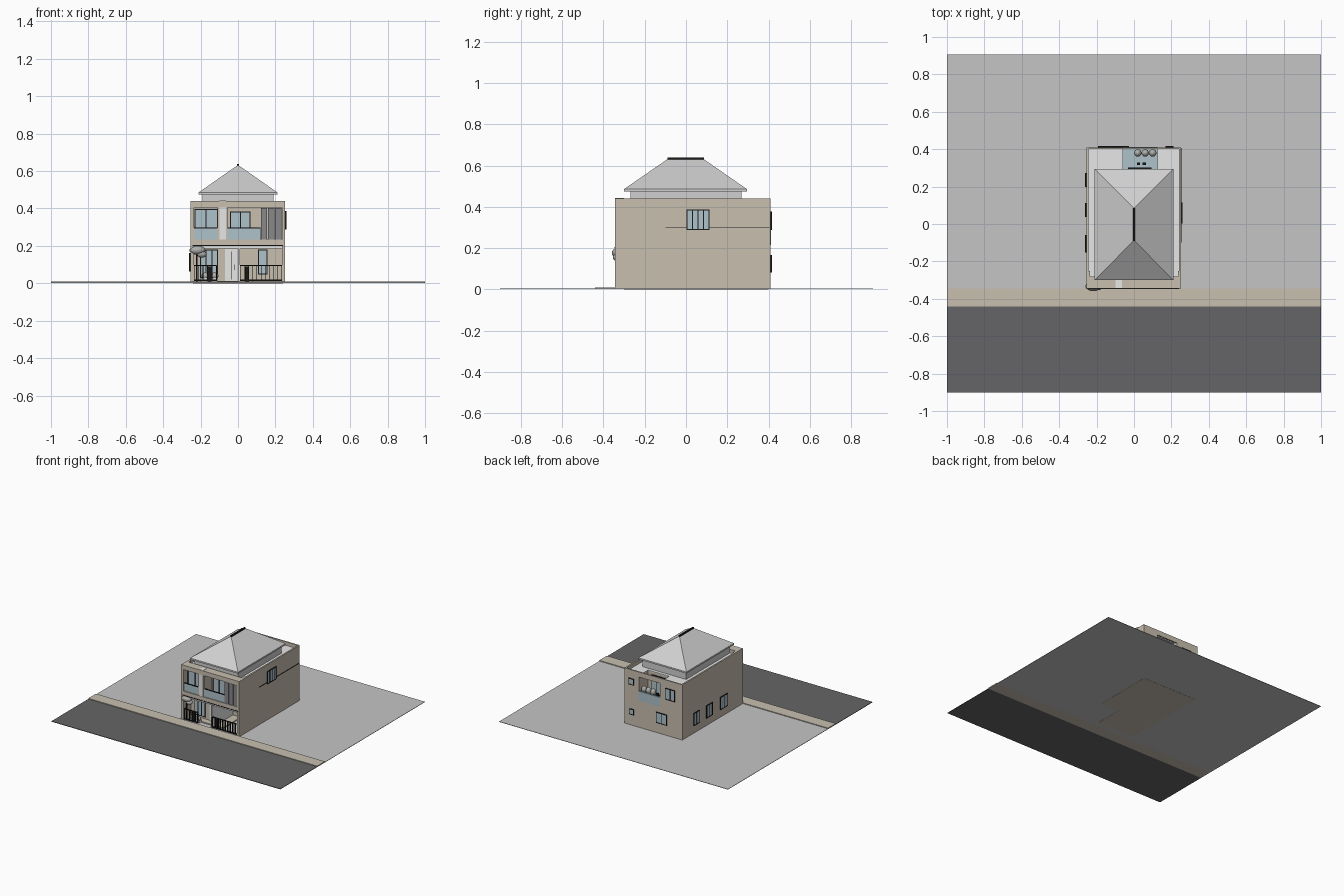
import bpy
import bmesh
from mathutils import Matrix, Vector

cube = bpy.data.objects.get("Cube")
if cube:
    bpy.data.objects.remove(cube, do_unlink=True)


def material(name, r, g, b):
    m = bpy.data.materials.new(name)
    m.diffuse_color = (r, g, b, 1)
    m.use_nodes = True
    node = next(n for n in m.node_tree.nodes if n.type == 'BSDF_PRINCIPLED')
    node.inputs["Base Color"].default_value = (r, g, b, 1)
    return m


BEIGE = material("beige_wall", .58, .52, .43)
WHITE = material("white_paint", .88, .88, .88)
ROOF = material("roof_grey", .63, .63, .63)
LAND = material("land_grey", .56, .56, .56)
ROAD = material("road_grey", .13, .13, .135)
BLACK = material("black_metal", .01, .01, .01)
GLASS = material("pale_blue_glass", .42, .54, .60)
LOUVRE = material("louvre_grey", .25, .25, .26)
PLANT = material("plant_grey", .42, .42, .40)


def finish(name, bm, mat):
    me = bpy.data.meshes.new(name)
    bmesh.ops.recalc_face_normals(bm, faces=bm.faces)
    bm.to_mesh(me)
    bm.free()
    me.materials.append(mat)
    ob = bpy.data.objects.new(name, me)
    bpy.context.collection.objects.link(ob)
    return ob


def box(name, x, y, z, mat):
    """Box from (min, max) pairs along each axis."""
    bm = bmesh.new()
    bmesh.ops.create_cube(bm, size=1)
    lo, hi = (Vector(c) for c in zip(x, y, z))
    for v in bm.verts:
        v.co = Vector(lo[i] + (v.co[i] + .5) * (hi[i] - lo[i]) for i in range(3))
    return finish(name, bm, mat)


def ball(name, loc, size, mat):
    bm = bmesh.new()
    bmesh.ops.create_uvsphere(bm, u_segments=16, v_segments=10, radius=1)
    bmesh.ops.transform(bm, matrix=Matrix.LocRotScale(Vector(loc), None, Vector(size)), verts=bm.verts)
    for f in bm.faces:
        f.smooth = True
    return finish(name, bm, mat)


def window(name, axis, wall, out, a, z, panes):
    """Glass plate and frame bars standing proud of a wall on the given axis."""
    def plate(part, aa, zz, depth, mat):
        d = sorted((wall, wall + out * depth))
        box(name + part, *((d, aa) if axis == "x" else (aa, d)), zz, mat)
    plate("_glass", a, z, .004, GLASS)
    t = .0025
    for i in range(panes + 1):
        c = a[0] + (a[1] - a[0]) * i / panes
        plate("_mullion", (c - t, c + t), z, .006, BLACK)
    for c in z:
        plate("_rail", (a[0] - t, a[1] + t), (c - t, c + t), .006, BLACK)


# Site
box("land", (-1, 1), (-.345, .905), (.001, .004), LAND)
box("sidewalk", (-1, 1), (-.44, -.345), (.001, .01), BEIGE)
box("road", (-1, 1), (-.9, -.44), (.001, .005), ROAD)

# Floors and solid core of the house
box("ground_floor", (-.24, .24), (-.08, .40), (0, .012), BEIGE)
box("porch_floor", (-.24, .08), (-.30, -.08), (0, .012), BEIGE)
box("main_core", (-.245, .24), (-.08, .295), (.002, .405), BEIGE)
box("entrance_core", (-.245, .01), (-.25, -.08), (.002, .405), BEIGE)
box("upper_front_core", (.01, .24), (-.25, -.08), (.21, .405), BEIGE)
box("rear_lower_core", (-.245, .24), (.295, .40), (.002, .23), BEIGE)
box("rear_right_core", (-.245, -.06), (.295, .40), (.23, .405), BEIGE)
box("rear_left_core", (.125, .24), (.295, .40), (.23, .405), BEIGE)

# White roof terrace, open over the rear balcony
box("terrace_slab", (-.245, .24), (-.28, .295), (.405, .412), WHITE)
box("terrace_right", (-.245, -.06), (.295, .40), (.405, .412), WHITE)
box("terrace_left", (.125, .24), (.295, .40), (.405, .412), WHITE)

# Outer walls and parapet
for side, x in (("right", (-.255, -.243)), ("left", (.24, .252))):
    box(side + "_wall", x, (-.345, .41), (.002, .44), BEIGE)
box("rear_wall_lower", (-.245, .245), (.40, .41), (.002, .23), BEIGE)
box("rear_parapet", (-.245, .245), (.40, .41), (.40, .44), BEIGE)
box("rear_wall_right", (-.245, -.06), (.40, .41), (.23, .40), BEIGE)
box("rear_wall_left", (.125, .245), (.40, .41), (.23, .40), BEIGE)

# Rear balcony
box("rear_balcony_floor", (-.06, .125), (.295, .40), (.23, .235), GLASS)
box("rear_balcony_rail", (-.06, .125), (.402, .412), (.215, .29), GLASS)
window("rear_balcony_door", "y", .295, 1, (-.03, .09), (.24, .385), 3)
for x in (.02, .06, .10):
    ball("balcony_plant", (x, .38, .30), (.02, .02, .025), PLANT)
    box("balcony_pot", (x - .012, x + .012), (.368, .392), (.235, .28), WHITE)
for x in (.015, .045):
    box("balcony_chair", (x, x + .018), (.315, .33), (.235, .265), BLACK)

# Front frame: piers, bands and canopy
for x in ((-.243, -.235), (.235, .24)):
    box("front_pier", x, (-.345, -.25), (.002, .44), BEIGE)
box("front_canopy", (-.243, .24), (-.345, -.28), (.405, .44), BEIGE)
box("middle_band", (-.243, .24), (-.345, -.25), (.205, .235), BEIGE)
box("porch_ceiling", (-.243, .24), (-.335, -.08), (.185, .205), WHITE)
box("band_line", (-.243, .24), (-.347, -.335), (.2, .205), BLACK)
box("upper_pier", (-.11, -.055), (-.34, -.25), (.235, .405), BEIGE)
box("white_column", (-.10, -.065), (-.343, -.30), (.21, .442), WHITE)
box("lower_divider", (0, .012), (-.34, -.08), (.002, .19), WHITE)

# Upper front openings
window("upper_right_window", "y", -.29, -1, (-.23, -.11), (.235, .395), 2)
box("upper_right_fill", (-.243, -.11), (-.29, -.25), (.235, .405), BEIGE)
window("balcony_window", "y", -.25, -1, (-.04, .065), (.24, .38), 2)
for x in ((-.235, -.11), (-.055, .12)):
    box("glass_balustrade", x, (-.337, -.332), (.235, .295), GLASS)
    box("balustrade_rail", x, (-.339, -.330), (.294, .299), BLACK)
for i in range(3):
    x = .122 + i * .038
    box("louvre", (x, x + .034), (-.342, -.325), (.235, .402), LOUVRE)

# Entrance door and porch window
box("entrance_door", (-.07, -.005), (-.256, -.25), (.012, .183), WHITE)
box("door_slit", (-.035, -.032), (-.258, -.25), (.02, .17), BLACK)
box("door_handle", (-.02, -.016), (-.259, -.25), (.07, .10), BLACK)
window("porch_window", "y", -.25, -1, (-.20, -.11), (.03, .178), 3)
window("carport_window", "y", -.08, -1, (.11, .155), (.05, .178), 1)

# Porch fence and carport gate
for name, a, b, n in (("porch_fence", -.235, -.115, 5), ("carport_gate", .012, .235, 10)):
    box(name + "_rail", (a, b), (-.340, -.334), (.092, .098), BLACK)
    box(name + "_base", (a, b), (-.341, -.333), (.012, .019), BLACK)
    for i in range(n + 1):
        x = a + (b - a) * i / n
        box(name + "_bar", (x - .0015, x + .0015), (-.343, -.329), (.012, .094), BLACK)
for x in (-.162, .038):
    box("gate_post", (x, x + .02), (-.335, -.32), (.01, .09), BLACK)

# Porch planting and small tree
box("planter", (-.20, -.11), (-.33, -.30), (.01, .028), WHITE)
for x in (-.175, -.125):
    ball("porch_shrub", (x, -.318, .04), (.02, .016, .018), PLANT)
box("tree_trunk", (-.224, -.216), (-.329, -.321), (.005, .17), BLACK)
ball("tree_crown", (-.217, -.332, .177), (.043, .027, .024), PLANT)
ball("tree_lower_crown", (-.193, -.332, .155), (.026, .022, .018), PLANT)

# Side and rear windows
window("left_window", "x", .252, 1, (.005, .112), (.29, .385), 4)
box("left_wall_line", (.252, .255), (-.1, .405), (.299, .303), BLACK)
for y in ((.2, .27), (.04, .11), (-.15, -.06)):
    window("right_window", "x", -.255, -1, y, (.065, .16), 2)
for x, z, n in (((.17, .21), (.325, .37), 1), ((-.19, -.11), (.29, .375), 2),
                ((.17, .205), (.09, .13), 1), ((-.12, -.03), (.085, .165), 2)):
    window("rear_window", "y", .41, 1, x, z, n)

# Hip roof on a set-back drum
box("roof_drum", (-.19, .19), (-.27, .27), (.41, .476), ROOF)
box("roof_eave", (-.21, .21), (-.30, .295), (.474, .486), ROOF)
bm = bmesh.new()
eave = [bm.verts.new((x, y, .486)) for x, y in ((-.21, -.3), (.21, -.3), (.21, .295), (-.21, .295))]
front, back = (bm.verts.new((0, y, .633)) for y in (-.087, .083))
a, b, c, d = eave
for face in ((a, b, front), (b, c, back, front), (c, d, back), (d, a, front, back), (d, c, b, a)):
    bm.faces.new(face)
finish("hip_roof", bm, ROOF)
box("roof_ridge", (-.006, .006), (-.09, .086), (.628, .638), BLACK)
